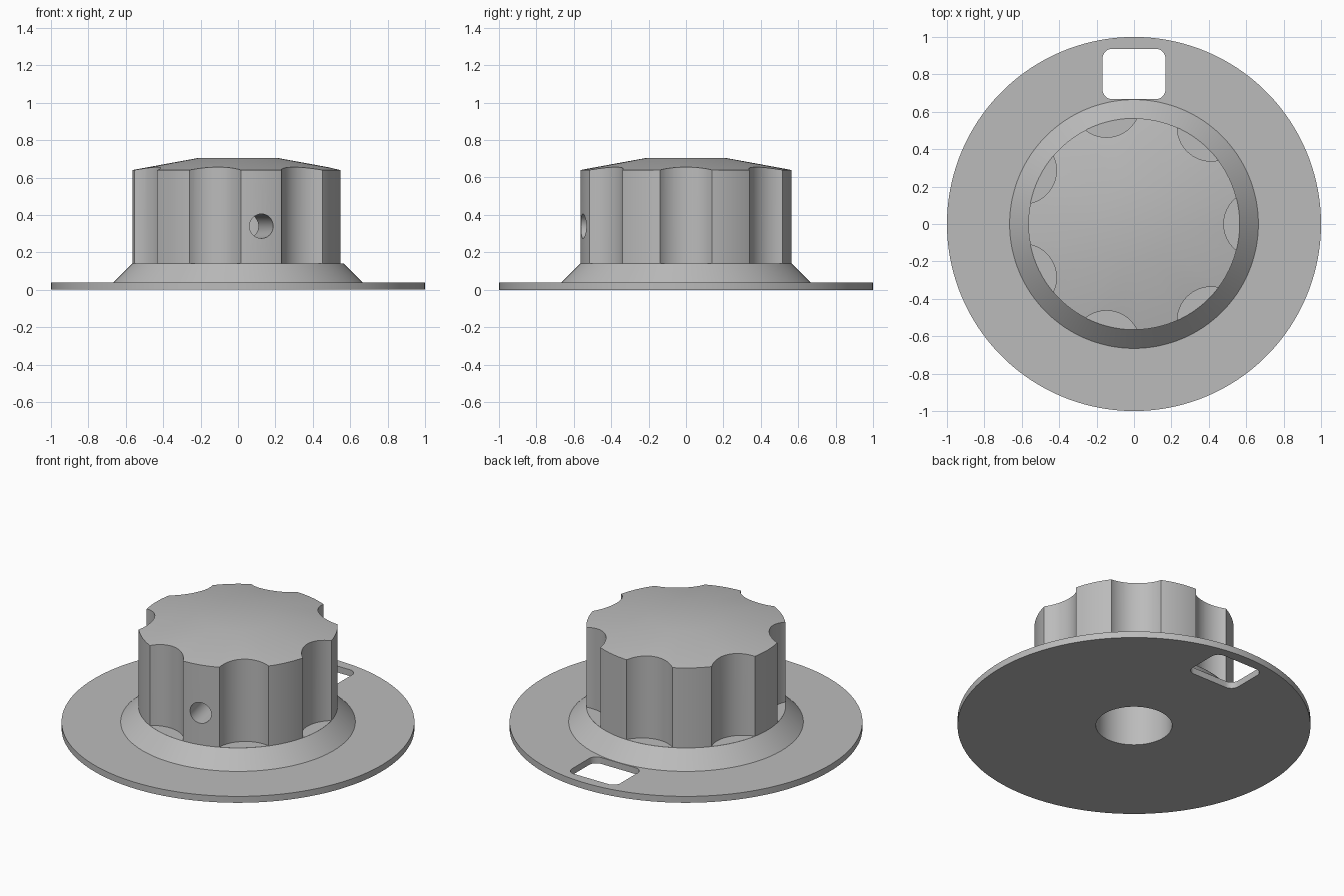
import bpy, bmesh, math
from mathutils import Matrix, Vector

if "Cube" in bpy.data.objects:
    bpy.data.objects.remove(bpy.data.objects["Cube"])

SEG = 140
grey = bpy.data.materials.new("plain grey")
grey.diffuse_color = (0.5, 0.5, 0.5, 1)
grey.use_nodes = True
grey.node_tree.nodes["Principled BSDF"].inputs["Base Color"].default_value = grey.diffuse_color


def to_object(bm, name):
    bmesh.ops.recalc_face_normals(bm, faces=bm.faces)
    me = bpy.data.meshes.new(name)
    bm.to_mesh(me)
    bm.free()
    me.materials.append(grey)
    ob = bpy.data.objects.new(name, me)
    bpy.context.collection.objects.link(ob)
    return ob


def cylinder(bm, r, length, matrix, seg=64):
    bmesh.ops.create_cone(bm, cap_ends=True, segments=seg, radius1=r, radius2=r,
                          depth=length, matrix=matrix)


# Knob body: turned profile from the blind shaft bore, round the disc, up to the top
profile = [(0.216, 0.5), (0.216, 0), (1, 0), (1, 0.04), (0.665, 0.04),
           (0.565, 0.14), (0.565, 0.64), (0.21, 0.705)]
bm = bmesh.new()
rings = [[bm.verts.new((r * math.cos(math.tau * i / SEG), r * math.sin(math.tau * i / SEG), z))
          for i in range(SEG)] for r, z in profile]
for a, b in zip(rings, rings[1:]):
    for i in range(SEG):
        j = (i + 1) % SEG
        bm.faces.new((a[i], a[j], b[j], b[i]))
bm.faces.new(rings[0])
bm.faces.new(rings[-1])
knob = to_object(bm, "knob")

# Seven finger scallops round the grip
bm = bmesh.new()
z0, z1 = 0.1404, 0.9
for k in range(7):
    a = math.tau * k / 7
    place = Matrix.Translation((0.66 * math.cos(a), 0.66 * math.sin(a), (z0 + z1) / 2))
    cylinder(bm, 0.18, z1 - z0, place)

# Radial set screw hole between two scallops, meeting the bore
a = -math.tau * 1.5 / 7
d = Vector((math.cos(a), math.sin(a), 0))
cylinder(bm, 0.065, 0.6,
         Matrix.Translation(d * 0.4 + Vector((0, 0, 0.34))) @ d.to_track_quat('Z', 'Y').to_matrix().to_4x4(), 48)

# Rounded window through the disc
outline = []
hx, hy, rad, cy = 0.168, 0.134, 0.05, 0.802
for q, (sx, sy) in enumerate([(1, 1), (-1, 1), (-1, -1), (1, -1)]):
    for s in range(9):
        t = math.pi / 2 * (q + s / 8)
        outline.append((sx * (hx - rad) + rad * math.cos(t), cy + sy * (hy - rad) + rad * math.sin(t)))
low = [bm.verts.new((x, y, -0.1)) for x, y in outline]
high = [bm.verts.new((x, y, 0.1)) for x, y in outline]
bm.faces.new(low)
bm.faces.new(high)
for i in range(len(low)):
    j = (i + 1) % len(low)
    bm.faces.new((low[i], low[j], high[j], high[i]))
cutter = to_object(bm, "cutter")
cutter.hide_render = True

# Cut, then shade smooth with crisp edges
mod = knob.modifiers.new("cuts", 'BOOLEAN')
mod.operation = 'DIFFERENCE'
mod.solver = 'EXACT'
mod.object = cutter
bpy.context.view_layer.objects.active = knob
knob.select_set(True)
bpy.ops.object.modifier_apply(modifier=mod.name)
bpy.data.objects.remove(cutter)
bpy.ops.object.shade_smooth_by_angle(angle=math.radians(25))
